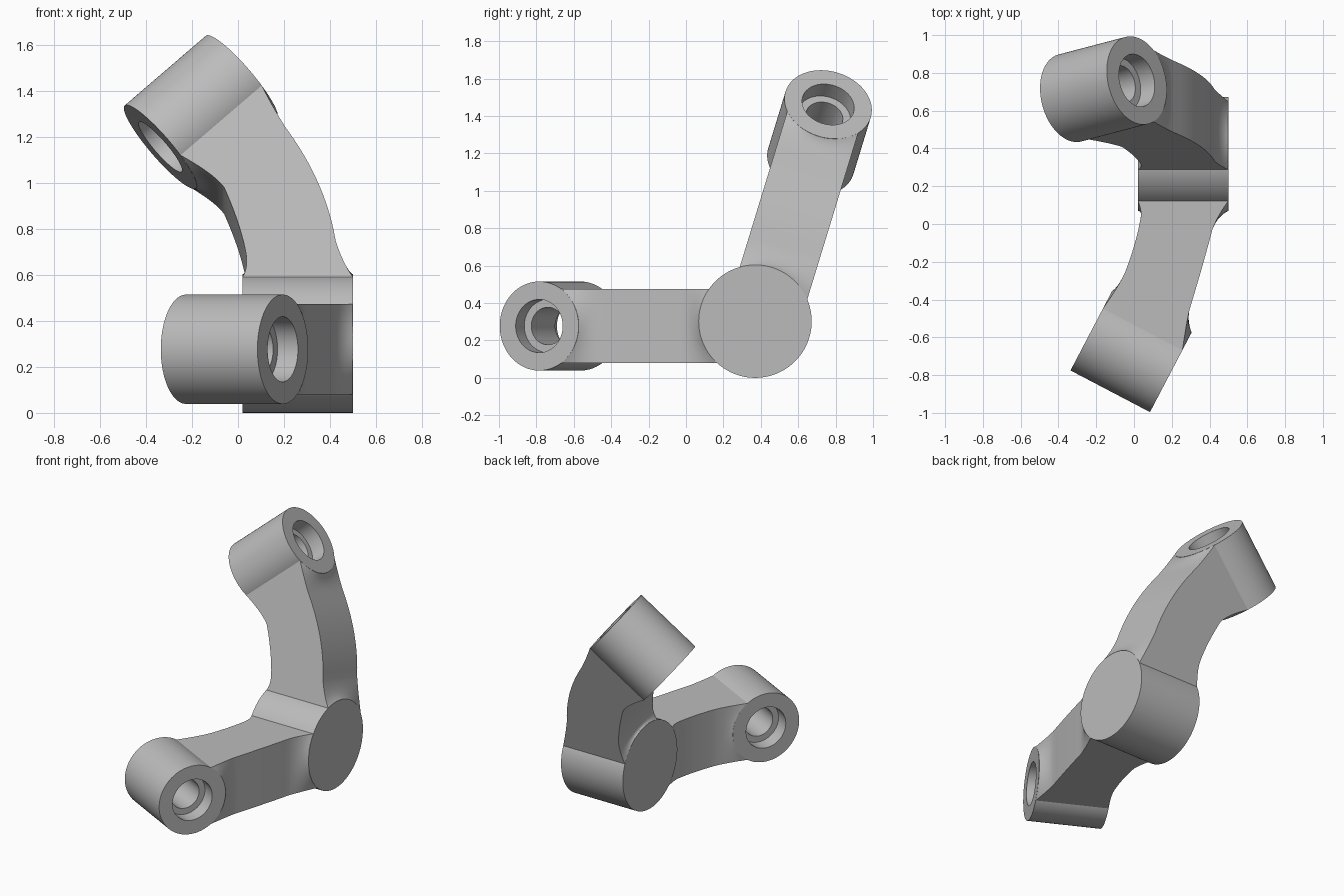
import bpy
import bmesh
import math
from mathutils import Matrix, Vector

if "Cube" in bpy.data.objects:
    bpy.data.objects.remove(bpy.data.objects["Cube"], do_unlink=True)

grey = bpy.data.materials.new("plain grey")
grey.use_nodes = True
grey.diffuse_color = (0.5, 0.5, 0.5, 1)
grey.node_tree.nodes["Principled BSDF"].inputs["Base Color"].default_value = (0.5, 0.5, 0.5, 1)

HUB_CENTRE = Vector((0, 0.37, 0.302))
HUB_RADIUS, HUB_LEFT, HUB_RIGHT = 0.302, 0.5, 0.02
BOSS_RADIUS, BOSS_LENGTH = 0.238, 0.475
BORE, THROAT, BORE_DEPTH = 0.142, 0.1, 0.1
HALF_THICK = 0.198
SEGMENTS, LAYERS, STEPS = 96, 16, 10


def finish(name, bm):
    """Turn a bmesh into a smooth-shaded grey object with sharp edges kept."""
    bmesh.ops.remove_doubles(bm, verts=bm.verts, dist=1e-5)
    bmesh.ops.recalc_face_normals(bm, faces=bm.faces)
    mesh = bpy.data.meshes.new(name)
    bm.to_mesh(mesh)
    bm.free()
    mesh.materials.append(grey)
    obj = bpy.data.objects.new(name, mesh)
    bpy.context.collection.objects.link(obj)
    bpy.ops.object.select_all(action="DESELECT")
    obj.select_set(True)
    bpy.context.view_layer.objects.active = obj
    bpy.ops.object.shade_smooth_by_angle(angle=math.radians(30))


def lathe(name, profile, start, axis):
    """Revolve (radius, distance) points about an axis."""
    turn = Vector((0, 0, 1)).rotation_difference(axis).to_matrix().to_4x4()
    bm = bmesh.new()
    verts = [bm.verts.new((r, 0, d)) for r, d in profile]
    edges = [bm.edges.new(pair) for pair in zip(verts, verts[1:])]
    bmesh.ops.spin(bm, geom=verts + edges, cent=(0, 0, 0), axis=(0, 0, 1),
                   angle=math.tau, steps=SEGMENTS)
    bm.transform(Matrix.Translation(start) @ turn)
    finish(name, bm)


def bend(a, b, c):
    """Quadratic curve from a to c, pulled towards b."""
    result = []
    for i in range(STEPS + 1):
        t = i / STEPS
        result.append(a * (1 - t) ** 2 + b * 2 * t * (1 - t) + c * t * t)
    return result


def side(hub_rim, hub_pull, start, middle, end, boss_pull, boss_rim):
    """One arm edge: hub fillet, gently curved body, boss fillet."""
    pull = middle * 2 - (start + end) / 2
    return (bend(hub_rim, hub_pull, start) + bend(start, pull, end)[1:]
            + bend(end, boss_pull, boss_rim)[1:])


def chord(radius, t):
    return math.sqrt(radius ** 2 - t ** 2) * 0.995


def arm(name, reach, normal, offset, boss_end, axis, outer, inner):
    """Arm in the plane of x and reach, blending into hub and boss."""
    reach, normal = Vector(reach), Vector(normal)
    boss_end, axis = Vector(boss_end), Vector(axis).normalized()
    outer, inner = [[Vector(p) for p in pts] for pts in (outer, inner)]
    towards_hub = Vector((axis.y, -axis.x))

    def place(p, t):
        return HUB_CENTRE + Vector((p.x, 0, 0)) + reach * p.y + normal * (t + offset)

    # Lofted arm body
    bm = bmesh.new()
    rows = []
    for i in range(LAYERS + 1):
        t = HALF_THICK * (2 * i / LAYERS - 1)
        hub_v = chord(HUB_RADIUS, t + offset)
        rim = boss_end + towards_hub * chord(BOSS_RADIUS, t)
        left = side(Vector((HUB_LEFT, hub_v)), *outer, rim)
        right = side(Vector((HUB_RIGHT, hub_v)), *inner, rim - axis * BOSS_LENGTH)
        rows.append([[bm.verts.new(place(p, t)) for p in edge] for edge in (left, right)])
    for low, high in zip(rows, rows[1:]):
        for a, b in zip(low, high):
            for j in range(len(a) - 1):
                bm.faces.new((a[j], a[j + 1], b[j + 1], b[j]))
    for left, right in (rows[0], rows[-1]):
        for j in range(len(left) - 1):
            bm.faces.new((left[j], left[j + 1], right[j + 1], right[j]))
    finish(name + "_arm", bm)

    # Boss with a counterbore at each end
    deep = BOSS_LENGTH - BORE_DEPTH
    profile = [(BOSS_RADIUS, 0), (BOSS_RADIUS, BOSS_LENGTH), (BORE, BOSS_LENGTH),
               (BORE, deep), (THROAT, deep), (THROAT, BORE_DEPTH),
               (BORE, BORE_DEPTH), (BORE, 0), (BOSS_RADIUS, 0)]
    direction = Vector((axis.x, 0, 0)) + reach * axis.y
    lathe(name + "_boss", profile, place(boss_end - axis * BOSS_LENGTH, 0), direction)


# Hub
width = HUB_LEFT - HUB_RIGHT
lathe("hub", [(0, 0), (HUB_RADIUS, 0), (HUB_RADIUS, width), (0, width)],
      HUB_CENTRE + Vector((HUB_RIGHT, 0, 0)), Vector((1, 0, 0)))

# Lower arm, level and pointing forward
arm("lower", (0, -1, 0), (0, 0, 1), -0.025, (0.195, 1.155), (0.886, 0.464),
    outer=[(0.44, 0.33), (0.415, 0.4), (0.36, 0.6), (0.295, 0.82), (0.28, 0.88)],
    inner=[(0.045, 0.3), (0.033, 0.35), (0.002, 0.48), (-0.045, 0.62), (-0.08, 0.7)])

# Upper arm, leaning back
lean = math.radians(17)
s, c = math.sin(lean), math.cos(lean)
arm("upper", (0, s, c), (0, c, -s), 0.034, (0.015, 1.223), (0.744, 0.668),
    outer=[(0.45, 0.33), (0.425, 0.42), (0.35, 0.68), (0.21, 0.93), (0.165, 1.0)],
    inner=[(0.045, 0.3), (0.035, 0.36), (0, 0.5), (-0.06, 0.66), (-0.1, 0.72)])
